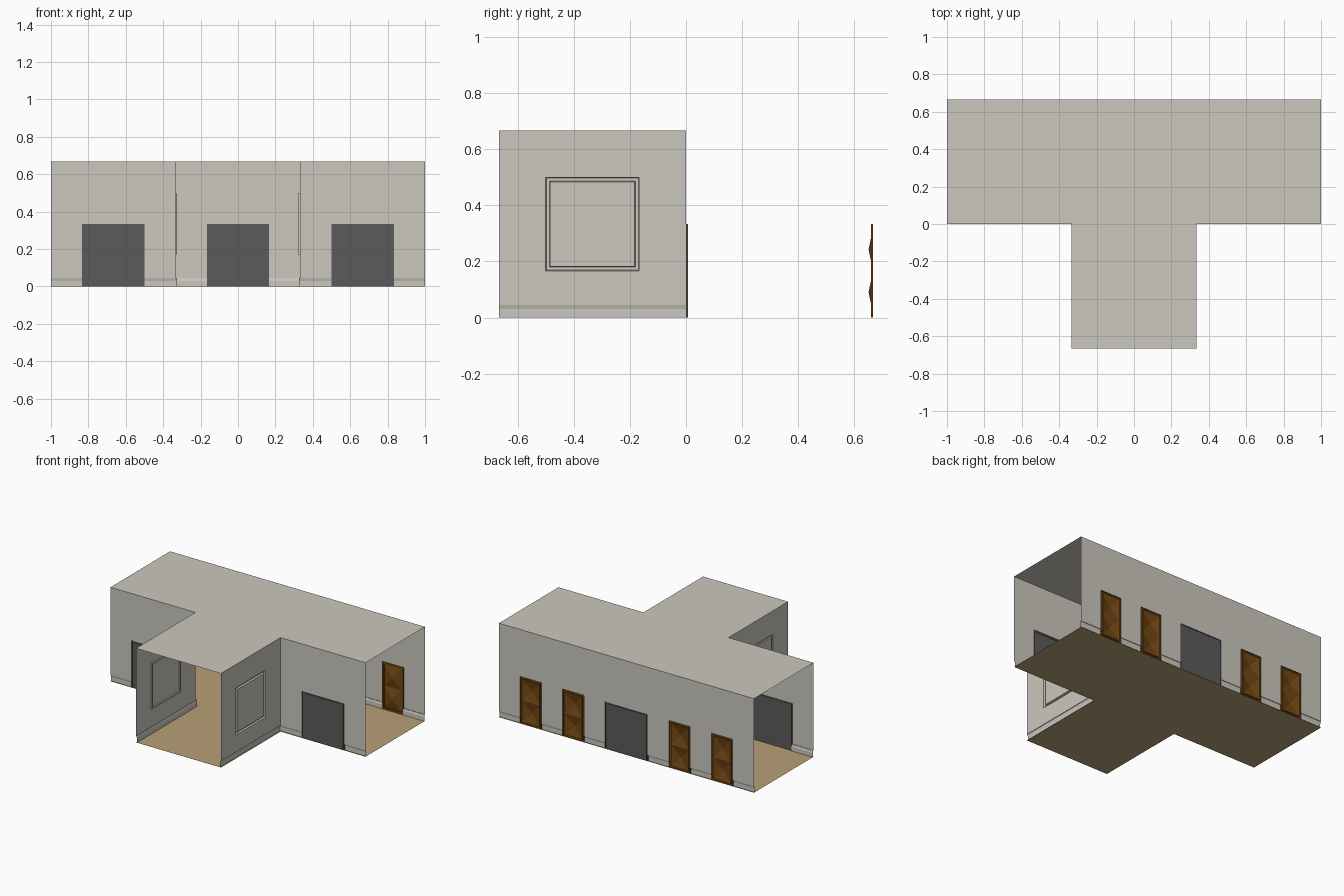
import bpy, bmesh
from mathutils import Vector

if "Cube" in bpy.data.objects:
    bpy.data.objects.remove(bpy.data.objects["Cube"])

H = 2 / 3          # ceiling height
W = 1 / 3          # half width of the stem
D = 1 / 3          # door height
SK_Z, SK_D = 0.045, 0.008


def mat(name, c):
    m = bpy.data.materials.new(name)
    m.diffuse_color = (*c, 1)
    m.use_nodes = True
    m.node_tree.nodes["Principled BSDF"].inputs["Base Color"].default_value = m.diffuse_color
    return m


WALL = mat("warm_grey_plaster", (0.60, 0.575, 0.515))
FLOOR = mat("tan_floor", (0.47, 0.35, 0.185))
GREY = mat("dark_grey_door", (0.105, 0.105, 0.105))
BROWN = mat("brown_wood", (0.17, 0.064, 0.007))


def make(name, polys, material):
    bm = bmesh.new()
    for poly in polys:
        bm.faces.new([bm.verts.new(p) for p in poly])
    bmesh.ops.remove_doubles(bm, verts=bm.verts, dist=1e-5)
    me = bpy.data.meshes.new(name)
    bm.to_mesh(me)
    bm.free()
    me.materials.append(material)
    ob = bpy.data.objects.new(name, me)
    bpy.context.collection.objects.link(ob)


def frame_of(origin, along, inward):
    """Map wall coordinates (u along, z up, d depth into the room) to the world."""
    o, a, n = Vector(origin), Vector(along), Vector(inward)
    return lambda u, z, d=0.0: o + a * u + n * d + Vector((0, 0, z))


def rect(P, r, d):
    u0, u1, z0, z1 = r
    return [P(u0, z0, d), P(u1, z0, d), P(u1, z1, d), P(u0, z1, d)]


def bridge(a, b):
    return [[a[i], a[(i + 1) % 4], b[(i + 1) % 4], b[i]] for i in range(4)]


def inset(r, k, base=True):
    return (r[0] + k, r[1] - k, r[2] + (k if base else 0), r[3] - k)


def moulding(P, r, steps):
    """Nested rectangles (inset, depth) joined into a stepped frame."""
    rings = [rect(P, inset(r, k), d) for k, d in steps]
    polys = []
    for a, b in zip(rings, rings[1:]):
        polys += bridge(a, b)
    return polys, rings[-1]


def wall(name, P, length, holes, ext=(0, 0)):
    # flat wall as a grid of cells with openings left out
    us = sorted({0, length, *[h[0] for h in holes], *[h[1] for h in holes]})
    zs = sorted({SK_Z, H, *[z for h in holes for z in h[2:] if z > SK_Z]})
    polys, skirt = [], []

    def opened(u, z):
        return any(h[0] < u < h[1] and h[2] < z < h[3] for h in holes)
    for u0, u1 in zip(us, us[1:]):
        for z0, z1 in zip(zs, zs[1:]):
            if not opened((u0 + u1) / 2, (z0 + z1) / 2):
                polys.append(rect(P, (u0, u1, z0, z1), 0))
        # skirting board, stopped at the doors
        if not opened((u0 + u1) / 2, 0.02):
            a = u0 - (ext[0] if u0 == 0 else 0)
            b = u1 + (ext[1] if u1 == length else 0)
            prof = [(SK_Z, 0), (SK_Z, SK_D / 2), (0.03, SK_D), (0, SK_D)]
            for (za, da), (zb, db) in zip(prof, prof[1:]):
                skirt.append([P(a, zb, db), P(b, zb, db), P(b, za, da), P(a, za, da)])
    make(name, polys, WALL)
    make(name + "_skirting", skirt, WALL)


def grey_door(name, P, u):
    r = (u - 1 / 6, u + 1 / 6, 0, D)
    rings = [rect(P, inset(r, k, False), d)
             for k, d in ((0, 0), (0, .007), (.012, .007), (.012, .003))]
    polys = [rings[-1]]
    for a, b in zip(rings, rings[1:]):
        polys += bridge(a, b)[1:]      # no sill
    make(name, polys, GREY)


def wood_door(name, P, u):
    r = (u - 1 / 12, u + 1 / 12, 0, D)
    polys, _ = moulding(P, r, [(0, 0), (0, .008), (.014, .008), (.014, 0)])
    u0, u1, z0, z1 = inset(r, .014)
    zm = (z0 + z1) / 2
    # two pyramid panels
    for a, b in ((z0, zm), (zm, z1)):
        q = rect(P, (u0, u1, a, b), 0)
        apex = P(u, (a + b) / 2, .016)
        polys += [[q[i], q[(i + 1) % 4], apex] for i in range(4)]
    make(name, polys, BROWN)


def wall_panel(name, P, r, depth):
    polys, last = moulding(P, r, [(0, 0), (.003, depth), (.013, depth), (.016, 0)])
    make(name, polys + [last], WALL)


# floor and ceiling share the T-shaped outline
T = [(-W, -H), (W, -H), (W, 0), (1, 0), (1, H), (-1, H), (-1, 0), (-W, 0)]
make("floor", [[(x, y, 0) for x, y in T]], FLOOR)
make("ceiling", [[(x, y, H) for x, y in reversed(T)]], WALL)

# back wall with one grey door and four wooden doors
P = frame_of((-1, H, 0), (1, 0, 0), (0, -1, 0))
wood = [1 + s * x for s in (-1, 1) for x in (5 / 12, 0.75)]
wall("back_wall", P, 2, [(5 / 6, 7 / 6, 0, D)] +
     [(u - 1 / 12, u + 1 / 12, 0, D) for u in wood])
grey_door("back_grey_door", P, 1)
for i, u in enumerate(wood):
    wood_door(f"wooden_door_{i + 1}", P, u)

# mirrored front walls and stem walls
for s, side in ((-1, "left"), (1, "right")):
    P = frame_of((s * W, 0, 0), (s, 0, 0), (0, 1, 0))
    wall(side + "_front_wall", P, 2 / 3, [(1 / 6, 0.5, 0, D)], (SK_D, 0))
    grey_door(side + "_grey_door", P, 1 / 3)
    P = frame_of((s * W, -H, 0), (0, 1, 0), (-s, 0, 0))
    hole = (1 / 6, 0.5, 1 / 6, 0.5)
    wall(side + "_stem_wall", P, H, [hole], (0, SK_D))
    wall_panel(side + "_wall_panel_frame", P, hole, 0.012 if s > 0 else 0.006)
